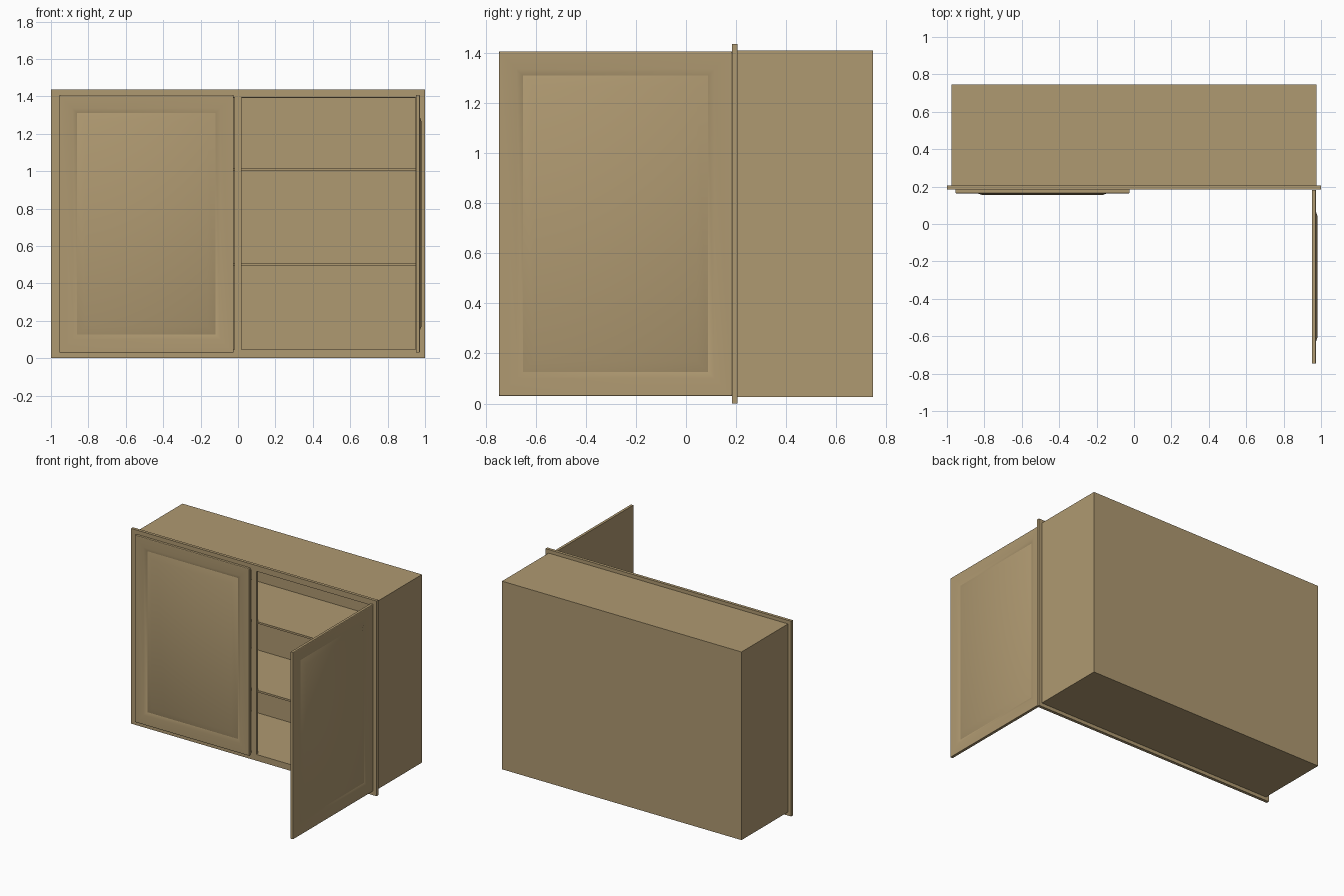
import bpy, bmesh, math
from mathutils import Matrix

if "Cube" in bpy.data.objects:
    bpy.data.objects.remove(bpy.data.objects["Cube"])

wood = bpy.data.materials.new("tan_wood")
wood.diffuse_color = (0.43, 0.32, 0.165, 1)
wood.use_nodes = True
wood.node_tree.nodes["Principled BSDF"].inputs["Base Color"].default_value = wood.diffuse_color


def finish(name, bm):
    bmesh.ops.recalc_face_normals(bm, faces=bm.faces[:])
    me = bpy.data.meshes.new(name)
    bm.to_mesh(me)
    bm.free()
    me.materials.append(wood)
    ob = bpy.data.objects.new(name, me)
    bpy.context.collection.objects.link(ob)
    return ob


def boxes(name, *extents):
    """One object made of boxes given as (x0, x1, y0, y1, z0, z1)."""
    bm = bmesh.new()
    for x0, x1, y0, y1, z0, z1 in extents:
        m = Matrix.Translation(((x0 + x1) / 2, (y0 + y1) / 2, (z0 + z1) / 2))
        m = m @ Matrix.Diagonal((x1 - x0, y1 - y0, z1 - z0, 1))
        bmesh.ops.create_cube(bm, size=1, matrix=m)
    return finish(name, bm)


# Carcass panels
FRONT, BACK, LOW, HIGH, SIDE, T = 0.205, 0.747, 0.026, 1.411, 0.975, 0.02
for name, s in (("left_side", -1), ("right_side", 1)):
    a, b = sorted((s * SIDE, s * (SIDE - T)))
    boxes(name, (a, b, FRONT, BACK, LOW, HIGH))
inner = SIDE - T
boxes("cabinet_top", (-inner, inner, FRONT, BACK, HIGH - T, HIGH))
boxes("cabinet_floor", (-inner, inner, FRONT, BACK, LOW, LOW + T))
boxes("back_panel", (-inner, inner, BACK - T, BACK, LOW + T, HIGH - T))

# Shelves
for name, z in (("lower_shelf", 0.495), ("upper_shelf", 1.0)):
    boxes(name, (-inner, inner, FRONT, BACK - T, z, z + 0.014))

# Face frame with two openings, cut from a grid of cells
bm = bmesh.new()
xs, zs = (-1, -0.95, -0.02, 0.02, 0.95, 1), (0, 0.046, 1.394, 1.437)
grid = [[bm.verts.new((x, 0.184, z)) for z in zs] for x in xs]
cells = []
for i in range(5):
    for j in range(3):
        if j == 1 and i in (1, 3):
            continue
        cells.append(bm.faces.new((grid[i][j], grid[i + 1][j],
                                   grid[i + 1][j + 1], grid[i][j + 1])))
ext = bmesh.ops.extrude_face_region(bm, geom=cells, use_keep_orig=True)
for v in ext["geom"]:
    if isinstance(v, bmesh.types.BMVert):
        v.co.y = 0.206
finish("face_frame", bm)


# Raised-panel door: rings of (inset, y), closed at back and front
W, H = 0.93, 1.375
RINGS = ((0, 0.021), (0, 0.002), (0.003, 0), (0.07, 0),
         (0.095, 0.009), (0.14, -0.008))


def door(name, matrix):
    bm = bmesh.new()
    loops = [[bm.verts.new((x, y, z)) for x, z in
              ((d, d), (W - d, d), (W - d, H - d), (d, H - d))]
             for d, y in RINGS]
    for a, b in zip(loops, loops[1:]):
        for k in range(4):
            n = (k + 1) % 4
            bm.faces.new((a[k], a[n], b[n], b[k]))
    bm.faces.new(loops[0])
    bm.faces.new(loops[-1])
    bm.transform(matrix)
    ob = finish(name, bm)
    bpy.context.view_layer.objects.active = ob
    ob.select_set(True)
    bpy.ops.object.shade_smooth_by_angle(angle=math.radians(30))
    ob.select_set(False)


door("closed_door", Matrix.Translation((-0.955, 0.164, 0.031)))
door("open_door", Matrix.Translation((0.973, -0.747, 0.031))
     @ Matrix.Rotation(math.radians(90), 4, "Z"))
